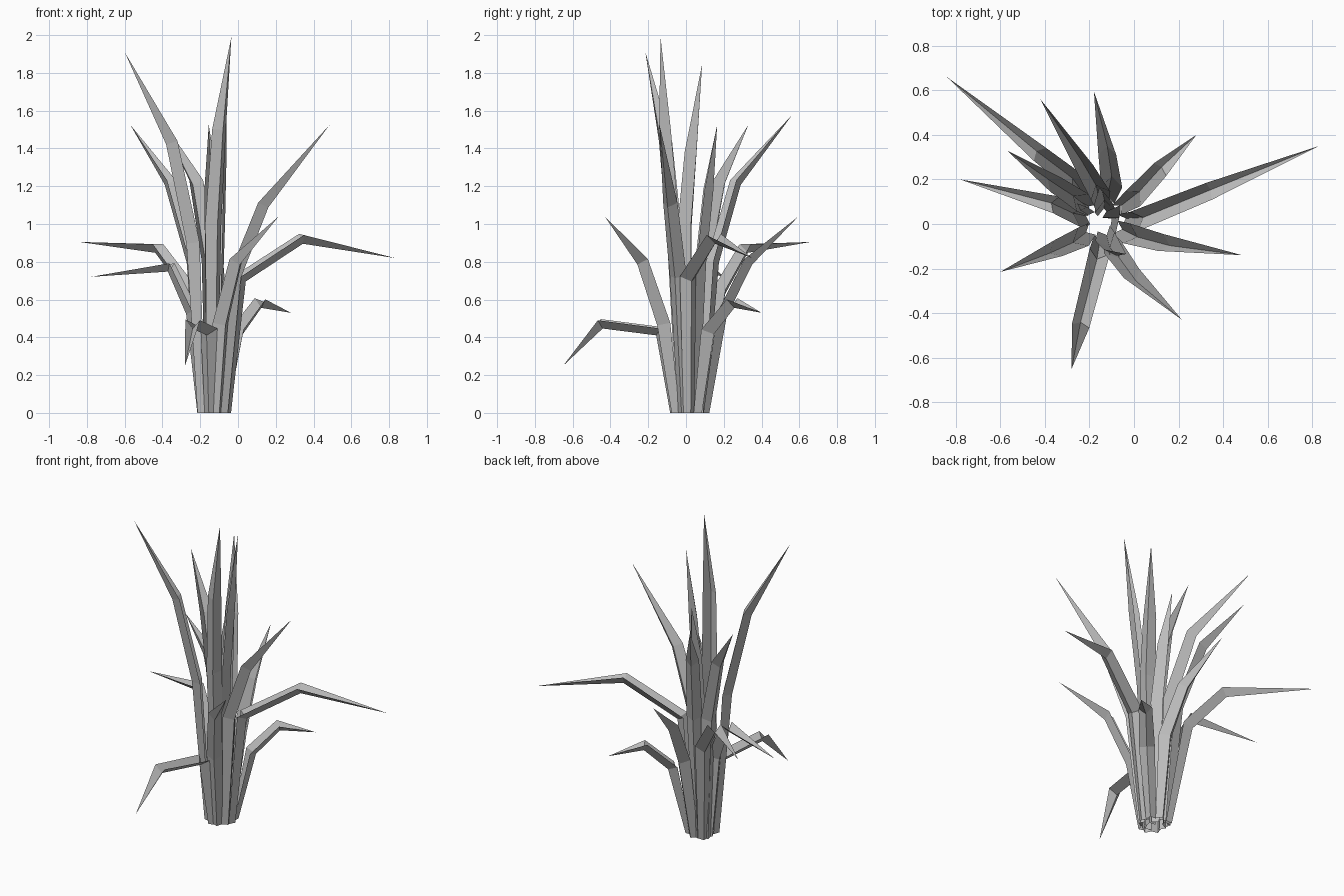
import bpy
import bmesh
from mathutils import Vector, Matrix

cube = bpy.data.objects.get("Cube")
if cube:
    bpy.data.objects.remove(cube, do_unlink=True)

# One flat grey for the whole plant
grey = bpy.data.materials.new("leaf grey")
grey.use_nodes = True
colour = (0.5, 0.5, 0.5, 1)
grey.diffuse_color = colour
grey.node_tree.nodes["Principled BSDF"].inputs["Base Color"].default_value = colour

UP = Vector((0, 0, 1))
CENTRE = Vector((-0.14, 0.02, 0))       # middle of the clump on the ground
ROOT_RADIUS = 0.09
HALF_WIDTHS = (0.03, 0.047, 0.04)       # root, knee, bend
FOLD_DEPTHS = (0.032, 0.054, 0.05)


def make_leaf(name, knee, bend, tip, roll):
    """Folded leaf: an open V section swept from the root to a pointed tip."""
    knee, bend, tip = Vector(knee), Vector(bend), Vector(tip)
    spread = Vector((knee.x, knee.y, 0)) - CENTRE
    root = CENTRE + spread.normalized() * min(ROOT_RADIUS, spread.length * 0.55)
    path = [root, knee, bend, tip]

    # Sideways axis is level and square to the direction the leaf leans
    lean = bend - root
    lean.z = 0
    side = UP.cross(lean.normalized())

    bm = bmesh.new()
    rows = []
    for i, point in enumerate(path[:-1]):
        if i == 0:
            along = UP
        else:
            along = ((point - path[i - 1]).normalized()
                     + (path[i + 1] - point).normalized()).normalized()
        turn = Matrix.Rotation(-roll if i else 0, 3, along)
        across = turn @ side
        inward = along.cross(across).normalized()
        edge = point + inward * FOLD_DEPTHS[i] / 2
        fold = point - inward * FOLD_DEPTHS[i] / 2
        if i == 0:
            edge.z = fold.z = 0
        out = across * HALF_WIDTHS[i]
        rows.append([bm.verts.new(p) for p in (edge - out, fold, edge + out)])

    for low, high in zip(rows, rows[1:]):
        for j in range(2):
            bm.faces.new((low[j], low[j + 1], high[j + 1], high[j]))
    point = bm.verts.new(tip)
    for j in range(2):
        bm.faces.new((rows[-1][j], rows[-1][j + 1], point))

    mesh = bpy.data.meshes.new(name)
    bm.to_mesh(mesh)
    bm.free()
    mesh.materials.append(grey)
    bpy.context.collection.objects.link(bpy.data.objects.new(name, mesh))


# Each leaf: knee, bend, tip, roll
drooping_leaves = [
    ((0.02, 0.02, 0.71), (0.34, 0.15, 0.92), (0.83, 0.35, 0.82), -0.08),
    ((0.01, 0.13, 0.43), (0.12, 0.25, 0.58), (0.28, 0.4, 0.53), -0.08),
    ((-0.16, -0.14, 0.43), (-0.24, -0.45, 0.47), (-0.28, -0.65, 0.25), 0.08),
    ((-0.25, 0.04, 0.53), (-0.36, 0.09, 0.77), (-0.78, 0.2, 0.72), 0),
    ((-0.26, 0.19, 0.64), (-0.43, 0.32, 0.87), (-0.84, 0.66, 0.905), 0),
]
leaning_leaves = [
    ((-0.01, -0.05, 0.72), (0.14, -0.09, 1.1), (0.485, -0.14, 1.525), 0),
    ((-0.08, -0.13, 0.47), (0, -0.24, 0.8), (0.215, -0.43, 1.04), 0),
    ((-0.25, -0.07, 0.9), (-0.36, -0.12, 1.43), (-0.6, -0.215, 1.91), 0),
    ((-0.25, 0.11, 0.8), (-0.37, 0.19, 1.22), (-0.57, 0.33, 1.525), 0),
    ((-0.16, 0.15, 0.8), (-0.23, 0.27, 1.22), (-0.42, 0.56, 1.575), 0),
    ((-0.1, 0.19, 0.52), (-0.12, 0.33, 0.8), (-0.18, 0.595, 1.04), 0),
]
upright_leaves = [
    ((-0.12, -0.08, 1), (-0.09, -0.12, 1.5), (-0.035, -0.135, 1.99), 0),
    ((-0.09, 0.01, 1), (-0.08, 0.04, 1.38), (-0.06, 0.085, 1.845), 0),
    ((-0.13, 0.08, 0.8), (-0.14, 0.12, 1.18), (-0.155, 0.165, 1.525), 0),
]

for kind, leaves in (("drooping_leaf", drooping_leaves),
                     ("leaning_leaf", leaning_leaves),
                     ("upright_leaf", upright_leaves)):
    for number, leaf in enumerate(leaves, 1):
        make_leaf(f"{kind}_{number}", *leaf)
